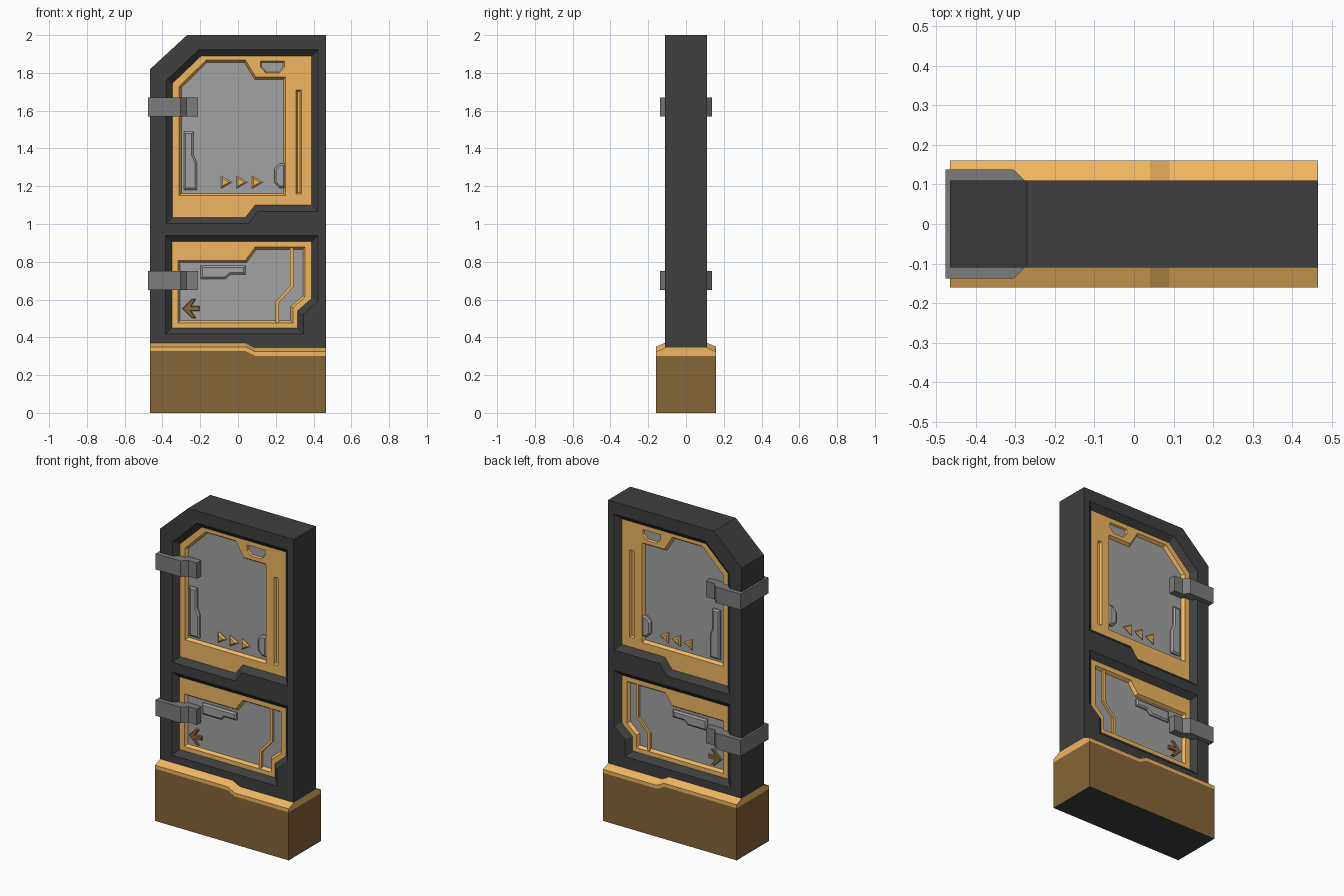
import bpy, bmesh
from mathutils import Vector

if "Cube" in bpy.data.objects:
    bpy.data.objects.remove(bpy.data.objects["Cube"])


def material(name, rgb):
    m = bpy.data.materials.new(name)
    m.diffuse_color = (*rgb, 1)
    m.use_nodes = True
    m.node_tree.nodes["Principled BSDF"].inputs["Base Color"].default_value = m.diffuse_color
    return m


DARK = material("dark_metal", (0.05, 0.05, 0.05))
ORANGE = material("orange_paint", (0.87, 0.47, 0.12))
BROWN = material("brown_paint", (0.24, 0.13, 0.04))
PANE = material("pane_grey", (0.36, 0.36, 0.36))
STEEL = material("steel_grey", (0.2, 0.2, 0.2))


def inset(poly, d):
    """Mitred offset of a polygon: positive d shrinks it, negative grows it."""
    n = len(poly)
    pts = [Vector(p) for p in poly]
    area = sum(pts[i - 1].x * pts[i].y - pts[i].x * pts[i - 1].y for i in range(n))
    sign = 1 if area > 0 else -1
    out = []
    for i in range(n):
        a = (pts[i] - pts[i - 1]).normalized()
        b = (pts[(i + 1) % n] - pts[i]).normalized()
        na, nb = Vector((-a.y, a.x)) * sign, Vector((-b.y, b.x)) * sign
        out.append(tuple(pts[i] + (na + nb) * (d / (1 + na.dot(nb)))))
    return out


def loft(name, stacks, mat):
    """Closed solids, each skinned through a stack of matching 3D rings."""
    bm = bmesh.new()
    for rings in stacks:
        vs = [[bm.verts.new(p) for p in r] for r in rings]
        n = len(vs[0])
        for lo, hi in zip(vs, vs[1:]):
            for i in range(n):
                j = (i + 1) % n
                bm.faces.new((lo[i], lo[j], hi[j], hi[i]))
        bm.faces.new(vs[0])
        bm.faces.new(vs[-1])
    bmesh.ops.recalc_face_normals(bm, faces=bm.faces)
    me = bpy.data.meshes.new(name)
    bm.to_mesh(me)
    bm.free()
    me.materials.append(mat)
    ob = bpy.data.objects.new(name, me)
    bpy.context.collection.objects.link(ob)
    return ob


def both_sides(name, levels, mat):
    """Loft of (xz polygon, distance from centre) levels on front and back."""
    return loft(name, [[[(x, s * y, z) for x, z in poly] for poly, y in levels]
                       for s in (-1, 1)], mat)


def raised(name, poly, mat, top, rim=0.01):
    return both_sides(name, [(poly, 0.05), (poly, top - 0.008), (inset(poly, rim), top)], mat)


def cut(ob, levels):
    cutter = both_sides("cutter", levels, DARK)
    cutter.hide_render = True
    mod = ob.modifiers.new("cut", 'BOOLEAN')
    mod.operation, mod.solver, mod.object = 'DIFFERENCE', 'EXACT', cutter
    bpy.context.view_layer.objects.active = ob
    bpy.ops.object.modifier_apply(modifier=mod.name)
    bpy.data.objects.remove(cutter)


FRONT, PANEL, GLASS = 0.11, 0.08, 0.062   # depth levels from the centre plane
X0, X1 = -0.465, 0.465

# Base: brown plinth and sloped orange band, both stepping down to the right
steps = [(X0, 0.328), (0.04, 0.328), (0.09, 0.302), (X1, 0.302)]
plinth = loft("base_plinth", [[[(x, -.16, 0), (x, .16, 0), (x, .16, h), (x, -.16, h)]
                               for x, h in steps]], BROWN)
plinth.data.materials.append(DARK)
for f in plinth.data.polygons:
    if f.normal.z < -0.9:
        f.material_index = 1
loft("base_band", [[[(x, -.16, h), (x, .16, h), (x, .16, h + .022), (x, .11, h + .043),
                     (x, -.11, h + .043), (x, -.16, h + .022)] for x, h in steps]], ORANGE)

# Main door slab
outline = [(x, h + .043) for x, h in steps] + [(X1, 2), (-.27, 2), (X0, 1.82)]
body = loft("door_frame", [[[(x, y, z) for x, z in outline] for y in (-FRONT, FRONT)]], DARK)

# Two recessed orange panels with grey panes
upper = [(-.347, 1.035), (.04, 1.035), (.09, 1.1), (.39, 1.1), (.39, 1.89),
         (-.195, 1.89), (-.347, 1.745)]
upper_window = [(-.312, 1.15), (.252, 1.15), (.252, 1.777), (.095, 1.777),
                (.04, 1.867), (-.17, 1.867), (-.312, 1.727)]
lower = [(-.35, .45), (.315, .45), (.315, .54), (.39, .605), (.39, .907), (-.35, .907)]
lower_window = [(-.318, .477), (.29, .477), (.29, .557), (.356, .615), (.356, .877),
                (.09, .877), (.04, .808), (-.318, .808)]
panels = {}
for name, opening, window in (("upper", upper, upper_window), ("lower", lower, lower_window)):
    rim = inset(opening, -0.033)
    cut(body, [(rim, 0.15), (rim, FRONT), (opening, PANEL), (opening, 0.04)])
    panel = both_sides(name + "_panel", [(opening, 0.042), (opening, PANEL)], ORANGE)
    inner = inset(window, 0.012)
    cut(panel, [(window, 0.1), (window, PANEL), (inner, GLASS), (inner, 0.03)])
    both_sides(name + "_pane", [(inset(window, 0.005), 0.041), (inset(window, 0.005), GLASS)], PANE)
    panels[name] = panel

# Slot and small grey recess in the upper panel
slot = [(.306, 1.16), (.336, 1.16), (.336, 1.71), (.306, 1.71)]
cut(panels["upper"], [(slot, 0.1), (slot, PANEL), (inset(slot, .008), 0.066)])
notch = [(.12, 1.862), (.245, 1.862), (.245, 1.83), (.22, 1.8), (.147, 1.8), (.12, 1.83)]
cut(panels["upper"], [(notch, 0.1), (notch, PANEL), (inset(notch, .008), 0.066)])
both_sides("notch_plate", [(inset(notch, .004), 0.05), (inset(notch, .004), 0.07)], PANE)

# Raised pieces on the upper pane
raised("upper_handle", [(-.287, 1.18), (-.218, 1.18), (-.218, 1.325), (-.235, 1.365),
                        (-.235, 1.49), (-.287, 1.49)], PANE, 0.078)
raised("side_latch", [(.252, 1.19), (.22, 1.19), (.192, 1.22), (.192, 1.29),
                      (.22, 1.32), (.252, 1.32)], PANE, 0.082)
for i in range(3):
    x = -.09 + i * .082
    raised(f"triangle_marker_{i + 1}", [(x, 1.187), (x + .058, 1.221), (x, 1.255)],
           ORANGE, 0.076, 0.008)

# Raised pieces on the lower pane
raised("lower_handle", [(-.198, .71), (-.065, .71), (-.04, .733), (.04, .733),
                        (.04, .78), (-.198, .78)], PANE, 0.078)
raised("arrow_marker", [(-.295, .552), (-.245, .602), (-.222, .602), (-.248, .565),
                        (-.203, .565), (-.203, .539), (-.248, .539), (-.222, .502),
                        (-.245, .502)], BROWN, 0.072, 0.003)
path = [(.285, .875), (.285, .672), (.207, .587), (.207, .478)]
strip = [(x - .009, z) for x, z in path] + [(x + .009, z - .004) for x, z in path[::-1]]
both_sides("trim_strip", [(strip, 0.05), (strip, 0.076)], ORANGE)

# Hinge clamps wrapping the left edge
half = [(-.477, .138), (-.305, .138), (-.272, .106), (-.213, .106)]
clamp = [(x, -y) for x, y in half] + half[::-1]
for name, z in (("upper_hinge", 1.57), ("lower_hinge", .65)):
    loft(name, [[[(x, y, h) for x, y in clamp] for h in (z, z + .1)]], STEEL)
